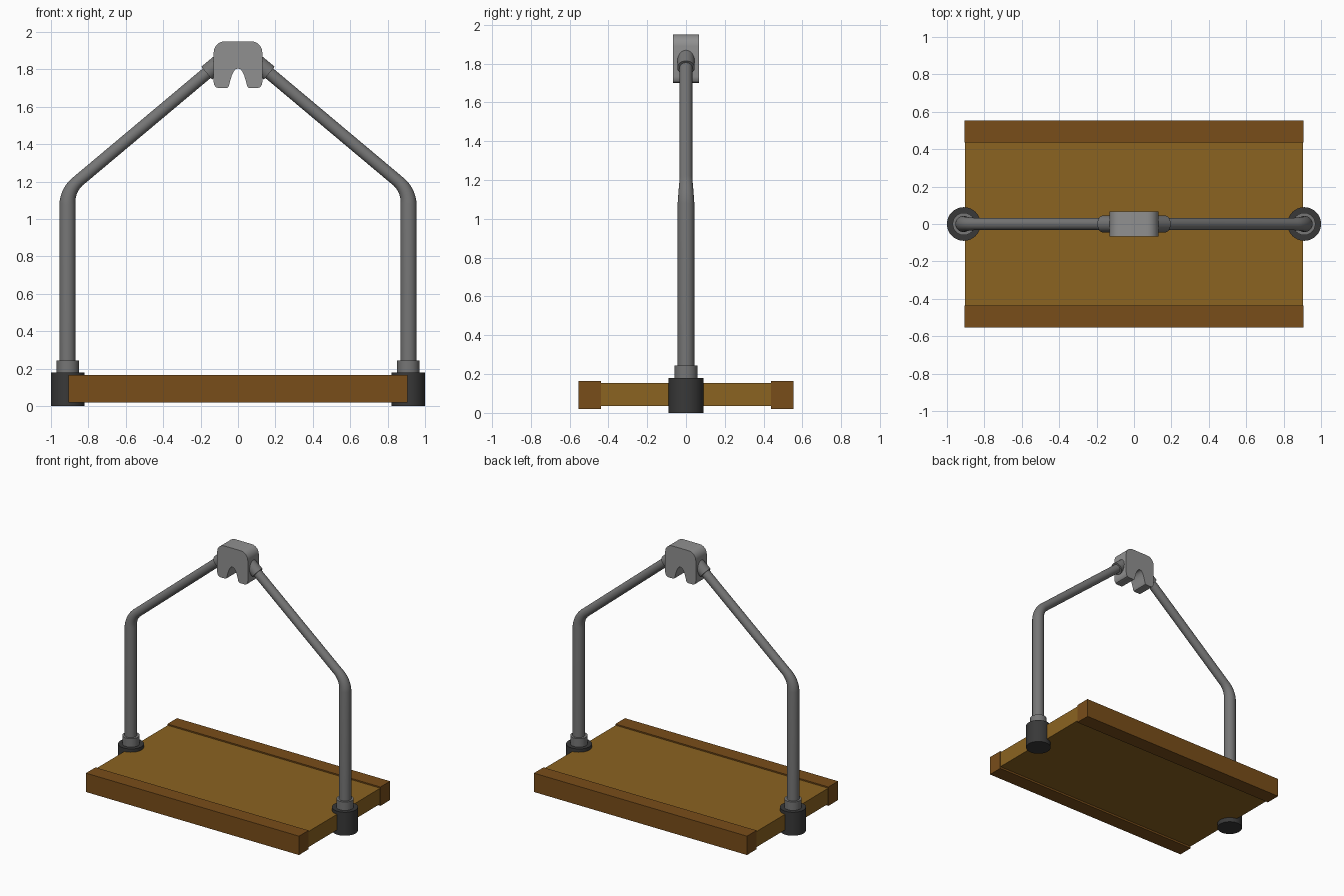
import bpy, bmesh, math
from mathutils import Vector

if "Cube" in bpy.data.objects:
    bpy.data.objects.remove(bpy.data.objects["Cube"])


def material(name, rgb):
    m = bpy.data.materials.new(name)
    m.diffuse_color = (*rgb, 1)
    m.use_nodes = True
    m.node_tree.nodes["Principled BSDF"].inputs["Base Color"].default_value = m.diffuse_color
    return m


WOOD = material("wood", (0.26, 0.125, 0.015))
DARK_WOOD = material("dark_wood", (0.19, 0.075, 0.01))
STEEL = material("steel", (0.18, 0.18, 0.18))
LIGHT_STEEL = material("light_steel", (0.28, 0.28, 0.28))
RUBBER = material("rubber", (0.04, 0.04, 0.04))


def finish(bm, name, mat, smooth=False):
    bmesh.ops.recalc_face_normals(bm, faces=bm.faces)
    me = bpy.data.meshes.new(name)
    bm.to_mesh(me)
    bm.free()
    me.materials.append(mat)
    ob = bpy.data.objects.new(name, me)
    bpy.context.collection.objects.link(ob)
    if smooth:
        bpy.ops.object.select_all(action='DESELECT')
        ob.select_set(True)
        bpy.context.view_layer.objects.active = ob
        bpy.ops.object.shade_smooth_by_angle(angle=math.radians(35))
    return ob


def box(name, lo, hi, mat):
    bm = bmesh.new()
    bmesh.ops.create_cube(bm, size=1)
    for v in bm.verts:
        v.co = [(a + b) / 2 + c * (b - a) for a, b, c in zip(lo, hi, v.co)]
    return finish(bm, name, mat)


def tube(name, path, mat, sides=24):
    """Sweep a circle along (x, z, radius) points in the y = 0 plane."""
    bm = bmesh.new()
    pts = [Vector((x, 0, z)) for x, z, r in path]
    rings = []
    for i, (x, z, r) in enumerate(path):
        t = Vector()
        if i > 0:
            t += (pts[i] - pts[i - 1]).normalized()
        if i < len(pts) - 1:
            t += (pts[i + 1] - pts[i]).normalized()
        t.normalize()
        n = Vector((t.z, 0, -t.x))
        rings.append([bm.verts.new(pts[i] + r * (n * math.cos(a) + Vector((0, math.sin(a), 0))))
                      for a in (2 * math.pi * k / sides for k in range(sides))])
    for a, b in zip(rings, rings[1:]):
        for k in range(sides):
            j = (k + 1) % sides
            bm.faces.new((a[k], a[j], b[j], b[k]))
    bm.faces.new(rings[0])
    bm.faces.new(rings[-1])
    return finish(bm, name, mat, True)


# Platform with a raised rail along the front and back
box("platform_board", (-0.904, -0.45, 0.035), (0.904, 0.45, 0.155), WOOD)
for side, s in (("front", -1), ("back", 1)):
    y = sorted((s * 0.437, s * 0.553))
    box(side + "_rail", (-0.906, y[0], 0.02), (0.906, y[1], 0.165), DARK_WOOD)

# Bent pole: vertical shaft, curved elbow, thinner sloping arm
slope = math.radians(40)
bend_r, turn = 0.16, math.radians(50)
pole = [(0.912, 0.2, 0.043), (0.912, 1.08, 0.043)]
for k in range(1, 9):
    a = turn * k / 8
    pole.append((0.912 - bend_r * (1 - math.cos(a)), 1.08 + bend_r * math.sin(a), 0.043 - 0.01 * k / 8))
ex, ez, _ = pole[-1]
pole.append((0.08, ez + (ex - 0.08) * math.tan(slope), 0.033))


def on_arm(x):
    return ez + (ex - x) * math.tan(slope)


# Feet, sleeves, poles and head sockets on both sides
for side, s in (("left", -1), ("right", 1)):
    tube(side + "_foot", [(s * 0.91, 0, 0.09), (s * 0.91, 0.18, 0.09)], RUBBER, 32)
    tube(side + "_sleeve", [(s * 0.91, 0.17, 0.06), (s * 0.91, 0.245, 0.06)], STEEL)
    tube(side + "_pole", [(s * x, z, r) for x, z, r in pole], STEEL)
    tube(side + "_socket", [(s * 0.167, on_arm(0.167), 0.045), (s * 0.07, on_arm(0.07), 0.045)], STEEL)

# Head: rounded block with an arched notch underneath
half = [(0.0, 1.805), (0.013, 1.801), (0.024, 1.788), (0.034, 1.765), (0.043, 1.735), (0.049, 1.712),
        (0.054, 1.703), (0.063, 1.70), (0.105, 1.70), (0.119, 1.705), (0.127, 1.717), (0.13, 1.732)]
half += [(0.07 + 0.06 * math.cos(a), 1.89 + 0.06 * math.sin(a))
         for a in (math.pi / 2 * k / 8 for k in range(9))]
profile = half + [(-x, z) for x, z in reversed(half[1:])]
bm = bmesh.new()
face = bm.faces.new([bm.verts.new((x, -0.067, z)) for x, z in profile])
ext = bmesh.ops.extrude_face_region(bm, geom=[face])["geom"]
bmesh.ops.translate(bm, vec=(0, 0.134, 0), verts=[v for v in ext if isinstance(v, bmesh.types.BMVert)])
finish(bm, "head_clamp", LIGHT_STEEL, True)
